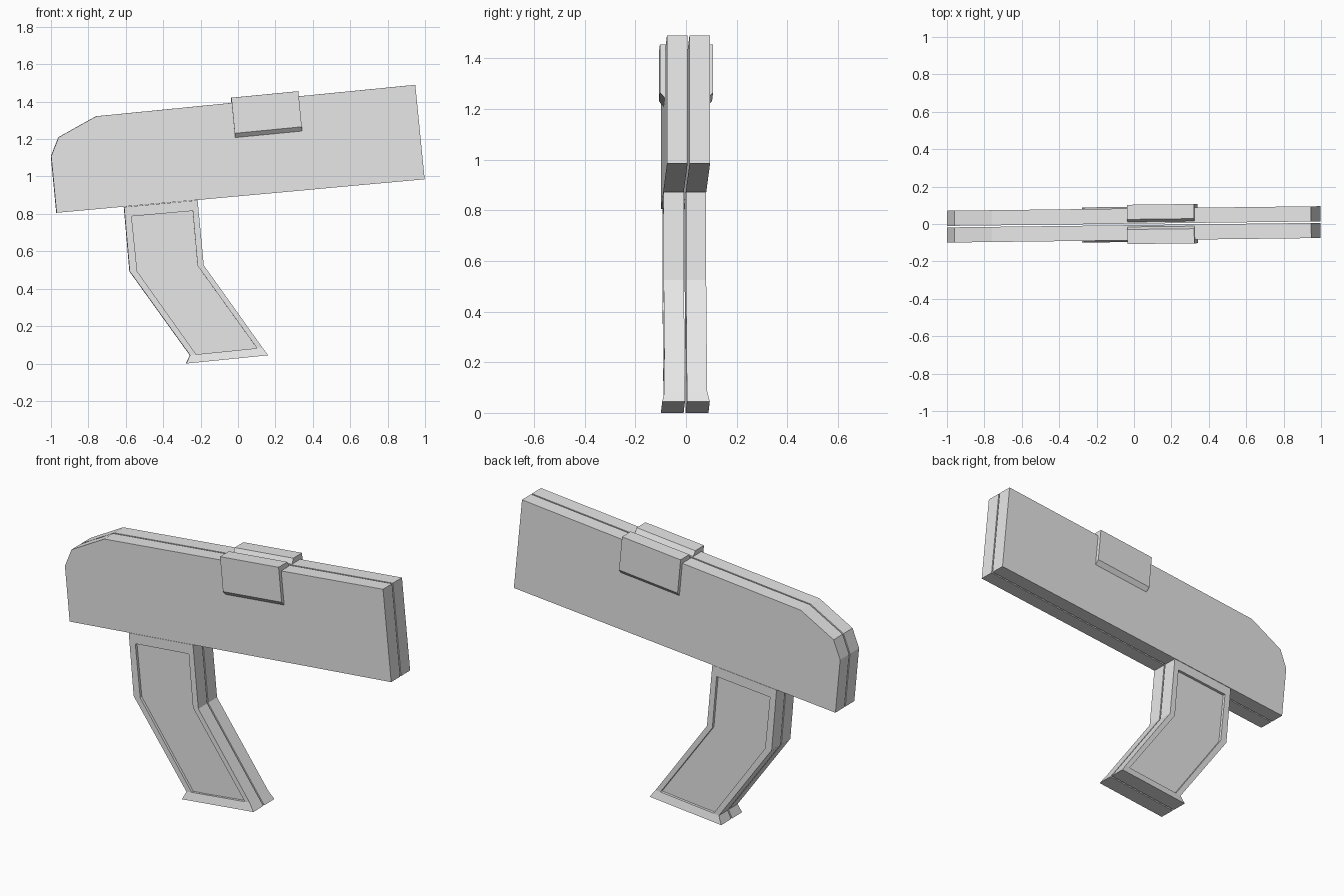
import bpy, bmesh, math

cube = bpy.data.objects.get("Cube")
if cube:
    bpy.data.objects.remove(cube, do_unlink=True)

# One plain grey for the whole model
grey = bpy.data.materials.new("light_grey")
grey.use_nodes = True
grey.diffuse_color = (0.8, 0.8, 0.8, 1)
grey.node_tree.nodes["Principled BSDF"].inputs["Base Color"].default_value = (0.8, 0.8, 0.8, 1)

YAW, SHIFT = 0.0122, -0.002   # the whole model is turned very slightly
GAP, HALF = 0.004, 0.085      # half the centre seam, half the thickness


def loft(name, rings, side):
    """Bridge rings of equal length, cap both ends, flip to one side."""
    bm = bmesh.new()
    loops = [[bm.verts.new((x, side * y, z)) for x, y, z in r] for r in rings]
    for a, b in zip(loops, loops[1:]):
        for i in range(len(a)):
            j = (i + 1) % len(a)
            bm.faces.new((a[i], a[j], b[j], b[i]))
    bm.faces.new(loops[0])
    bm.faces.new(loops[-1])
    bmesh.ops.recalc_face_normals(bm, faces=bm.faces)
    mesh = bpy.data.meshes.new(name)
    bm.to_mesh(mesh)
    bm.free()
    mesh.materials.append(grey)
    obj = bpy.data.objects.new(name, mesh)
    obj.rotation_euler.z = YAW
    obj.location.y = SHIFT
    bpy.context.collection.objects.link(obj)


def at(outline, y):
    """Place a side outline at a given depth."""
    return [(x, y, z) for x, z in outline]


body = [(-0.971, 0.806), (0.997, 0.985), (0.947, 1.49),
        (-0.759, 1.322), (-0.96, 1.21), (-1.0, 1.108)]
neck = [(-0.61, 0.837), (-0.58, 0.493), (-0.257, 0.044),
        (0.13, 0.085), (-0.184, 0.525), (-0.217, 0.873)]
panel = [(-0.57, 0.787), (-0.54, 0.493), (-0.225, 0.049),
         (0.104, 0.077), (-0.217, 0.523), (-0.243, 0.816)]
foot = [neck[2], (-0.278, 0.0), (0.16, 0.044), neck[3]]

# Clip cross-section: depth from the seam, distance below the clip top
clip = [(0.027, 0), (0.105, 0), (0.105, 0.191), (0.084, 0.215),
        (0.06, 0.215), (0.011, 0.032)]
TILT = math.atan(0.097)


def clip_ring(along):
    c, s = math.cos(TILT), math.sin(TILT)
    return [(-0.037 + along * c + d * s, y, 1.421 + along * s - d * c) for y, d in clip]


for tag, side in (("left", 1), ("right", -1)):
    # Long upper body
    loft(f"body_{tag}", [at(body, GAP), at(body, HALF)], side)
    # Bent grip with a recessed side panel
    outer = HALF - 0.001
    loft(f"grip_{tag}", [at(neck, GAP), at(neck, outer),
                         at(panel, outer), at(panel, outer - 0.015)], side)
    # Flared foot of the grip
    flare = [(x, outer + (0.01 if i in (1, 2) else 0), z) for i, (x, z) in enumerate(foot)]
    loft(f"grip_foot_{tag}", [at(foot, GAP), flare], side)
    # Bevelled clip over the top edge
    loft(f"top_clip_{tag}", [clip_ring(0), clip_ring(0.36)], side)
